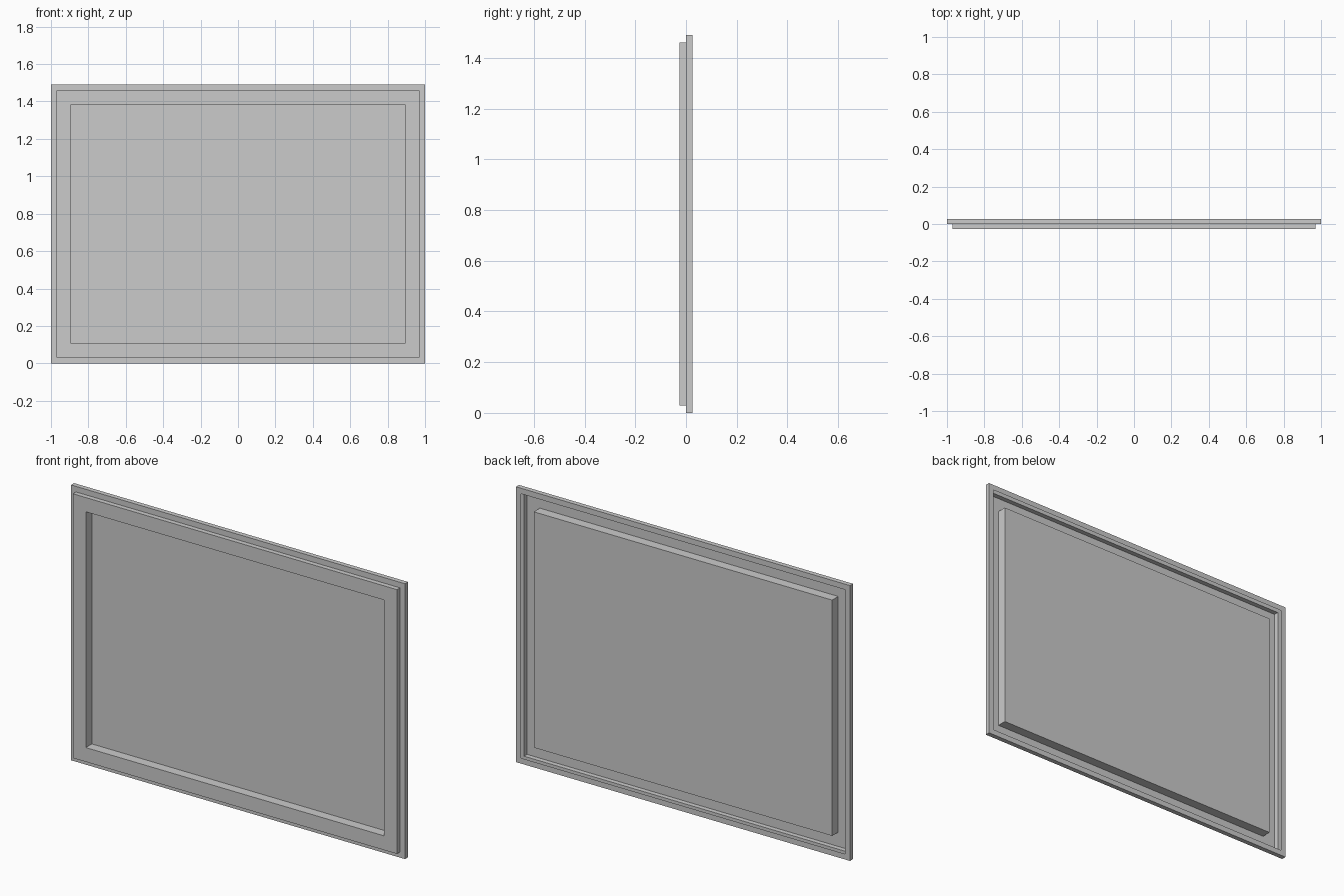
import bpy, bmesh

if "Cube" in bpy.data.objects:
    bpy.data.objects.remove(bpy.data.objects["Cube"])

W, H, D = 1.0, 1.49, 0.026   # half width, height, fold depth
LIP, RIM = 0.03, 0.107       # insets of the hem and of the raised rim


def sheet(name, profile, fill=False):
    """Thin folded sheet: nested rectangles given as (inset, y) steps."""
    bm = bmesh.new()
    loops = []
    for inset, y in profile:
        x, z0, z1 = W - inset, inset, H - inset
        loops.append([bm.verts.new(p) for p in
                      ((-x, y, z0), (x, y, z0), (x, y, z1), (-x, y, z1))])
    for a, b in zip(loops, loops[1:]):
        for i in range(4):
            j = (i + 1) % 4
            bm.faces.new((a[i], a[j], b[j], b[i]))
    if fill:
        bm.faces.new(loops[-1])
    mesh = bpy.data.meshes.new(name)
    bm.to_mesh(mesh)
    bm.free()
    obj = bpy.data.objects.new(name, mesh)
    bpy.context.collection.objects.link(obj)
    return obj


# Outer hem, folded back on itself and open towards the inside
sheet("folded_hem", [(LIP, D), (0, D), (0, 0), (LIP, 0)])

# Raised front rim stepping down into the recessed centre panel
sheet("rim_and_panel", [(LIP, 0), (LIP, -D), (RIM, -D), (RIM, D)], fill=True)
